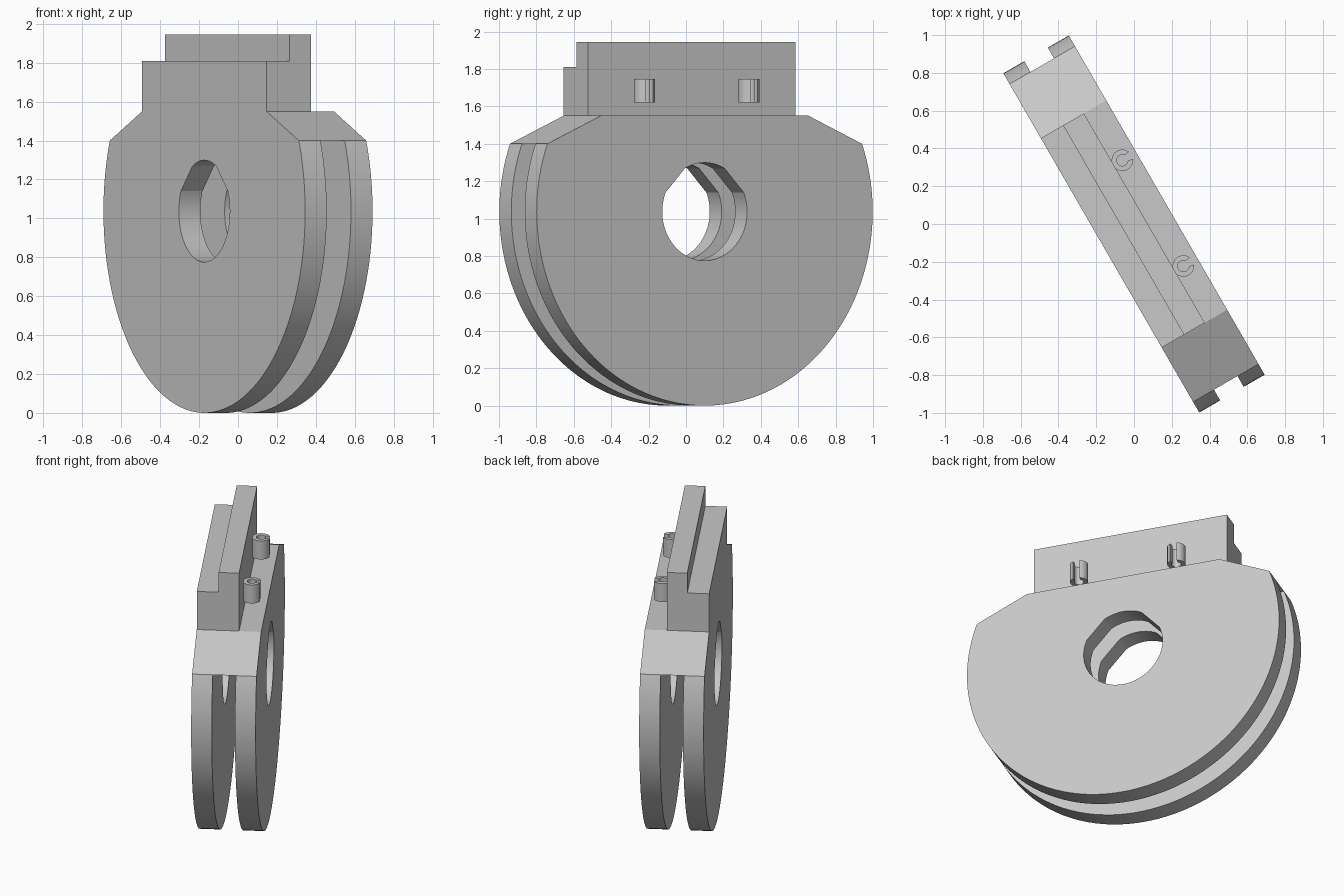
import bpy, bmesh
from math import radians, cos, sin, pi

cube = bpy.data.objects.get("Cube")
if cube:
    bpy.data.objects.remove(cube, do_unlink=True)

grey = bpy.data.materials.new("plain grey")
grey.use_nodes = True
GREY = (0.58, 0.58, 0.58, 1)
grey.diffuse_color = GREY
grey.node_tree.nodes["Principled BSDF"].inputs["Base Color"].default_value = GREY

# Long axis and thickness axis, turned about z
U = (cos(radians(60)), -sin(radians(60)))
V = (sin(radians(60)), cos(radians(60)))
LENGTHWISE = (radians(90), 0, radians(-60))   # profile drawn along length and height
CROSSWISE = (radians(90), 0, radians(30))     # profile drawn along thickness and height
FLAT = (0, 0, radians(30))                    # profile drawn in plan


def place(u, v, z=0):
    return (u * U[0] + v * V[0], u * U[1] + v * V[1], z)


def arc(cx, cy, r, start, end, steps):
    angles = [radians(start + (end - start) * i / steps) for i in range(steps + 1)]
    return [(cx + r * cos(a), cy + r * sin(a)) for a in angles]


def prism(name, outlines, half_depth, rotation, location):
    """Extrude closed outlines; a second outline becomes a hole."""
    curve = bpy.data.curves.new(name, "CURVE")
    curve.dimensions = "2D"
    curve.fill_mode = "BOTH"
    curve.extrude = half_depth
    for outline in outlines:
        spline = curve.splines.new("POLY")
        spline.points.add(len(outline) - 1)
        for point, (x, y) in zip(spline.points, outline):
            point.co = (x, y, 0, 1)
        spline.use_cyclic_u = True
    obj = bpy.data.objects.new(name, curve)
    bpy.context.collection.objects.link(obj)
    obj.rotation_euler = rotation
    obj.location = location
    bpy.ops.object.select_all(action="DESELECT")
    obj.select_set(True)
    bpy.context.view_layer.objects.active = obj
    bpy.ops.object.convert(target="MESH")
    obj = bpy.context.object
    bm = bmesh.new()
    bm.from_mesh(obj.data)
    bmesh.ops.remove_doubles(bm, verts=bm.verts, dist=0.0001)
    bmesh.ops.recalc_face_normals(bm, faces=bm.faces)
    bm.to_mesh(obj.data)
    bm.free()
    obj.data.materials.clear()
    obj.data.materials.append(grey)
    bpy.ops.object.shade_smooth_by_angle(angle=radians(20))
    return obj


R = 1.037          # disc radius and centre height
SHOULDER = 1.4     # where the discs meet the solid shoulder
LEDGE = 1.55
HALF = 0.64        # half length of the upper block

# Two parallel discs, cut flat on top, with a hole flattened at its upper sides
disc = arc(0, R, R, 159.5, 380.5, 96)
hole = arc(0, R, 0.262, 62, 118, 14) + arc(0, R, 0.262, 157, 383, 48)
for name, side in (("front_disc", -1), ("back_disc", 1)):
    prism(name, [disc, hole], 0.064, LENGTHWISE, place(0, side * 0.136))

# Solid shoulder with sloped ends joining the discs
prism("shoulder", [[(-0.971, SHOULDER), (0.971, SHOULDER), (HALF, LEDGE), (-HALF, LEDGE)]],
      0.2, LENGTHWISE, (0, 0, 0))

# Stepped block on top
prism("stepped_block", [[(-0.2, LEDGE), (0.063, LEDGE), (0.063, 1.945), (-0.064, 1.945),
                         (-0.064, 1.81), (-0.2, 1.81)]], HALF, CROSSWISE, (0, 0, 0))

# Open ring clips on the back of the block, gap facing away from it
ring = arc(0, 0, 0.057, 22, 338, 20) + arc(0, 0, 0.03, 325, 35, 16)
for name, side in (("left_clip", -1), ("right_clip", 1)):
    prism(name, [ring], 0.063, FLAT, place(side * 0.323, 0.115, 1.683))
